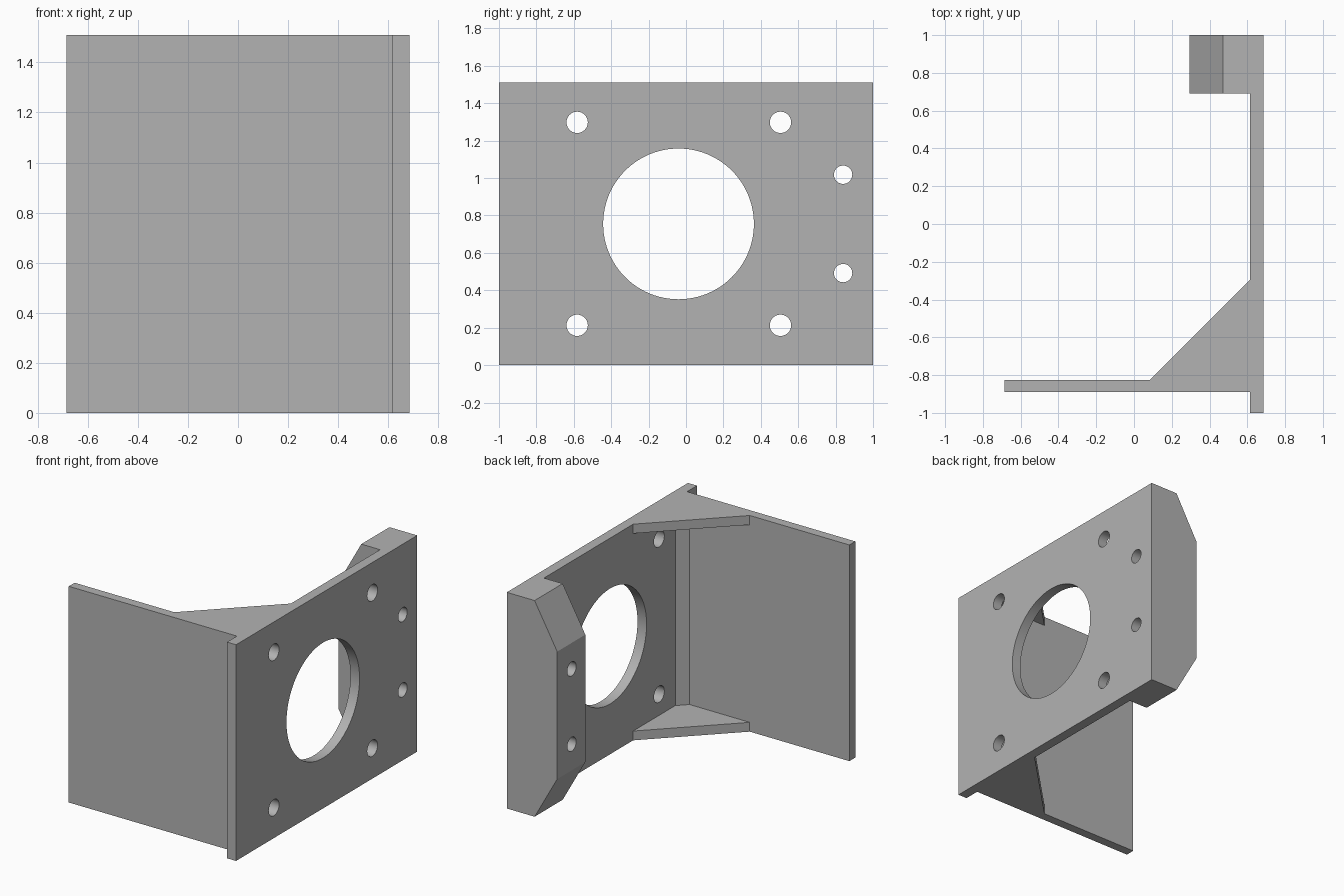
import bpy, bmesh, math
from mathutils import Matrix, Vector

if "Cube" in bpy.data.objects:
    bpy.data.objects.remove(bpy.data.objects["Cube"])

H = 1.51            # overall height
X0, X1 = 0.615, 0.685   # inner and outer face of the mounting plate
IN = 0.65           # depth to which joined parts sink into the plate
T = 0.065           # web thickness

grey = bpy.data.materials.new("plain grey")
grey.diffuse_color = (0.45, 0.45, 0.45, 1)
grey.use_nodes = True
grey.node_tree.nodes["Principled BSDF"].inputs["Base Color"].default_value = grey.diffuse_color


def add_object(name, bm):
    bmesh.ops.recalc_face_normals(bm, faces=bm.faces[:])
    me = bpy.data.meshes.new(name)
    bm.to_mesh(me)
    bm.free()
    me.materials.append(grey)
    ob = bpy.data.objects.new(name, me)
    bpy.context.collection.objects.link(ob)
    return ob


def prism(name, points, offset):
    """Extrude a flat polygon along an offset vector."""
    bm = bmesh.new()
    face = bm.faces.new([bm.verts.new(p) for p in points])
    new = bmesh.ops.extrude_face_region(bm, geom=[face])["geom"]
    bmesh.ops.translate(bm, vec=Vector(offset),
                        verts=[v for v in new if isinstance(v, bmesh.types.BMVert)])
    return add_object(name, bm)


def upright(name, outline, z0, z1):
    return prism(name, [(x, y, z0) for x, y in outline], (0, 0, z1 - z0))


def hole(y, z, r, sides):
    """Round cutter running along x."""
    bm = bmesh.new()
    m = Matrix.Translation((0.5, y, z)) @ Matrix.Rotation(math.pi / 2, 4, 'Y')
    bmesh.ops.create_cone(bm, cap_ends=True, segments=sides, radius1=r, radius2=r,
                          depth=1.0, matrix=m)
    return add_object("hole_cutter", bm)


def combine(base, tool, op):
    mod = base.modifiers.new(op.lower(), 'BOOLEAN')
    mod.operation, mod.solver, mod.object = op, 'EXACT', tool
    bpy.context.view_layer.objects.active = base
    bpy.ops.object.modifier_apply(modifier=mod.name)
    bpy.data.objects.remove(tool, do_unlink=True)


# Mounting plate
bracket = upright("motor_bracket", [(X0, -1), (X1, -1), (X1, 1), (X0, 1)], 0, H)

# Side wing with a small chamfered fillet in the inner corner
wing = upright("side_wing", [(-0.685, -0.89), (IN, -0.89), (IN, -0.76), (X0, -0.76),
                             (X0 - 0.065, -0.825), (-0.685, -0.825)], 0, H)
combine(bracket, wing, 'UNION')

# Triangular gussets at top and bottom
for z in (0, H - T):
    gusset = upright("gusset", [(0.085, -0.825), (0.085, -0.86), (IN, -0.86),
                                (IN, -0.295), (X0, -0.295)], z, z + T)
    combine(bracket, gusset, 'UNION')

# Thick rear block with sloped ends
block = prism("rear_block", [(x, 0.69, z) for x, z in (
    (IN, 0), (0.47, 0), (0.295, 0.31), (0.295, H - 0.31), (0.47, H), (IN, H))], (0, 0.31, 0))
combine(bracket, block, 'UNION')

# Central opening, four corner holes and two holes through the block
holes = [(-0.04, 0.755, 0.403, 96)]
holes += [(y, z, 0.057, 40) for y in (-0.582, 0.505) for z in (0.213, 1.298)]
holes += [(0.84, z, 0.049, 40) for z in (0.492, 1.018)]
for h in holes:
    combine(bracket, hole(*h), 'DIFFERENCE')

# Smooth hole walls, sharp edges elsewhere
bpy.ops.object.select_all(action='DESELECT')
bracket.select_set(True)
bpy.context.view_layer.objects.active = bracket
bpy.ops.object.shade_smooth_by_angle(angle=math.radians(25))
